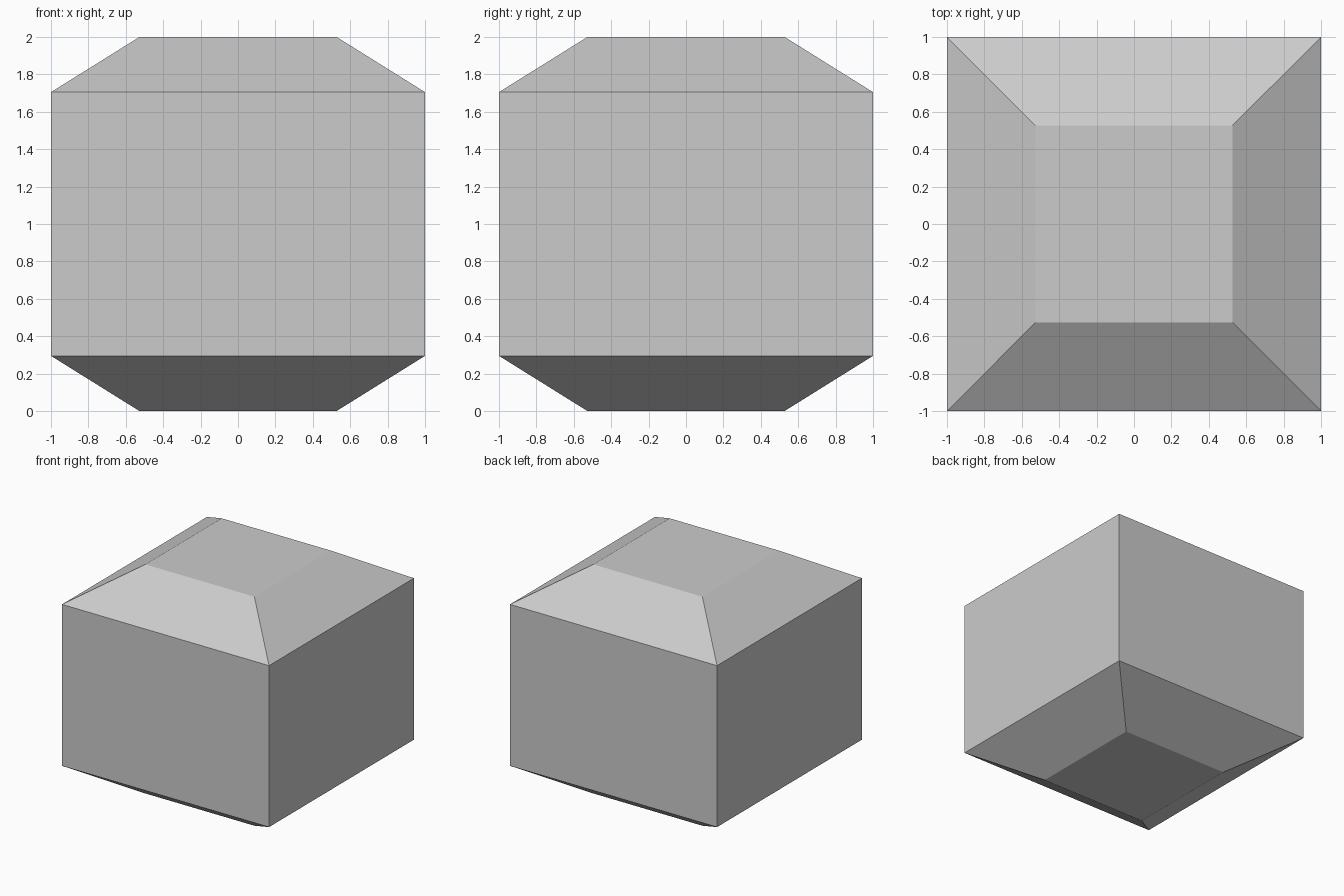
import bpy, bmesh

if "Cube" in bpy.data.objects:
    bpy.data.objects.remove(bpy.data.objects["Cube"])

# Square profile rings from bottom to top: (half width, height)
RINGS = [(0.527, 0.0), (1.0, 0.295), (1.0, 1.705), (0.527, 2.0)]
CORNERS = [(-1, -1), (1, -1), (1, 1), (-1, 1)]

# Chamfered block: straight walls with sloped top and bottom
bm = bmesh.new()
loops = [[bm.verts.new((cx * w, cy * w, z)) for cx, cy in CORNERS] for w, z in RINGS]
for low, high in zip(loops, loops[1:]):
    for i in range(4):
        j = (i + 1) % 4
        bm.faces.new((low[i], low[j], high[j], high[i]))

# Flat caps
bm.faces.new(loops[0][::-1])
bm.faces.new(loops[-1])
bmesh.ops.recalc_face_normals(bm, faces=bm.faces)

mesh = bpy.data.meshes.new("chamfered_block")
bm.to_mesh(mesh)
bm.free()
bpy.context.collection.objects.link(bpy.data.objects.new("chamfered_block", mesh))
